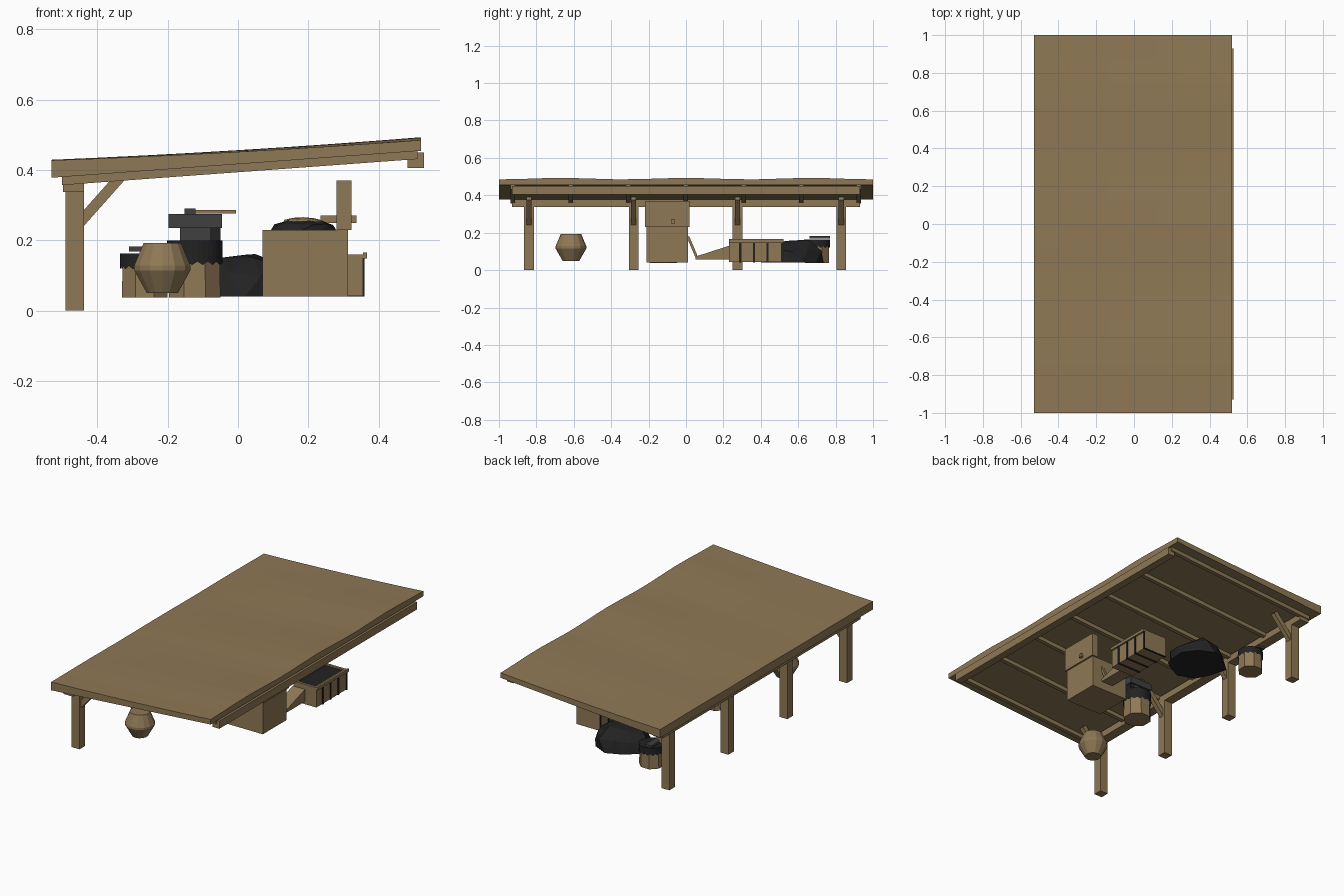
import bpy, bmesh, math, random
from mathutils import Vector

random.seed(4)
cube = bpy.data.objects.get("Cube")
if cube:
    bpy.data.objects.remove(cube, do_unlink=True)


def material(name, colour):
    m = bpy.data.materials.new(name)
    m.use_nodes = True
    m.diffuse_color = (*colour, 1)
    m.node_tree.nodes["Principled BSDF"].inputs["Base Color"].default_value = (*colour, 1)
    return m


WOOD = material("tan wood", (0.275, 0.19, 0.092))
BLACK = material("coal black", (0.016, 0.016, 0.017))
IRON = material("dark iron", (0.05, 0.05, 0.05))


def finish(name, bm, mat):
    bmesh.ops.recalc_face_normals(bm, faces=bm.faces)
    mesh = bpy.data.meshes.new(name)
    bm.to_mesh(mesh)
    bm.free()
    mesh.materials.append(mat)
    ob = bpy.data.objects.new(name, mesh)
    bpy.context.collection.objects.link(ob)
    return ob


def prism(name, outline, axis, lo, hi, mat):
    """Extrude an outline along axis: x takes (y, z), y takes (x, z), z takes (x, y)."""
    place = {"x": lambda p, t: (t, p[0], p[1]),
             "y": lambda p, t: (p[0], t, p[1]),
             "z": lambda p, t: (p[0], p[1], t)}[axis]
    bm = bmesh.new()
    a, b = [[bm.verts.new(place(p, t)) for p in outline] for t in (lo, hi)]
    bm.faces.new(a)
    bm.faces.new(b)
    for i in range(len(a)):
        j = (i + 1) % len(a)
        bm.faces.new((a[i], a[j], b[j], b[i]))
    return finish(name, bm, mat)


def box(name, x, y, z, mat=WOOD):
    return prism(name, [(x[0], z[0]), (x[1], z[0]), (x[1], z[1]), (x[0], z[1])], "y", *y, mat)


def bar(name, start, end, width, axis, lo, hi, mat=WOOD):
    """Slanted bar in the plane across axis."""
    s, e = Vector(start), Vector(end)
    side = (e - s).orthogonal().normalized() * width / 2
    return prism(name, [s - side, e - side, e + side, s + side], axis, lo, hi, mat)


def lathe(name, centre, profile, sides, mat, caps=True, teeth=0.0):
    """Rings of (radius, height); teeth drops every other point of the first ring."""
    bm = bmesh.new()
    rings = []
    for k, (r, z) in enumerate(profile):
        ring = []
        for i in range(sides):
            a = 2 * math.pi * (i + 0.5) / sides
            drop = teeth if k == 0 and i % 2 else 0
            ring.append(bm.verts.new((centre[0] + r * math.cos(a), centre[1] + r * math.sin(a), z - drop)))
        rings.append(ring)
    for a, b in zip(rings, rings[1:]):
        for i in range(sides):
            j = (i + 1) % sides
            bm.faces.new((a[i], a[j], b[j], b[i]))
    if caps:
        bm.faces.new(rings[0])
    bm.faces.new(rings[-1])
    return finish(name, bm, mat)


def heap(name, centre, size, mat, rough, detail=2):
    """Flat-bottomed lumpy mound."""
    bm = bmesh.new()
    bmesh.ops.create_icosphere(bm, subdivisions=detail, radius=1)
    for v in bm.verts:
        k = 1 + random.uniform(-rough, rough)
        v.co = Vector((centre[0] + v.co.x * size[0] * k,
                       centre[1] + v.co.y * size[1] * k,
                       centre[2] + max(v.co.z, 0) * size[2] * k))
    return finish(name, bm, mat)


# Sagging roof slab
bm = bmesh.new()
bmesh.ops.create_grid(bm, x_segments=8, y_segments=16, size=1)
for v in bm.verts:
    u, w = v.co.x, v.co.y
    sag = 0.005 * (1 - u * u) + 0.004 * (1 - math.cos(w * math.pi * 3)) * (0.6 + 0.4 * u)
    v.co = Vector((-0.005 + 0.525 * u, w, 0.461 + 0.032 * u - sag))
top = bm.faces[:]
base = bmesh.ops.extrude_face_region(bm, geom=top)["geom"]
for v in base:
    if isinstance(v, bmesh.types.BMVert):
        v.co.z = 0.378 + 0.073 * (v.co.x + 0.53)
finish("roof", bm, WOOD)

# Rafters, ledger and header
for i in range(7):
    y = -0.925 + i * 0.3083
    prism("rafter", [(-0.5, 0.357), (0.51, 0.431), (0.51, 0.46), (-0.5, 0.386)],
          "y", y - 0.012, y + 0.012, WOOD)
box("wall_ledger", (0.482, 0.528), (-0.93, 0.93), (0.405, 0.45))
box("eave_header", (-0.497, -0.437), (-0.93, 0.93), (0.338, 0.378))

# Posts with knee braces
for y in (-0.84, -0.28, 0.275, 0.83):
    box("post", (-0.49, -0.437), (y - 0.026, y + 0.026), (0, 0.36))
    bar("brace", (-0.45, 0.25), (-0.33, 0.385), 0.03, "y", y - 0.014, y + 0.014)

# Forge hearth with back slab, embers and air pipe
box("forge_hearth", (0.07, 0.312), (-0.212, 0.012), (0.04, 0.23))
box("forge_back", (0.28, 0.322), (-0.22, 0.02), (0.23, 0.37))
heap("forge_coal", (0.185, -0.1, 0.23), (0.095, 0.095, 0.03), BLACK, 0.05)
heap("forge_embers", (0.185, -0.1, 0.25), (0.06, 0.055, 0.016), WOOD, 0.04)
box("air_pipe", (0.235, 0.337), (-0.08, -0.06), (0.25, 0.27))

# Bellows
prism("bellows", [(0.05, 0.058), (0.23, 0.058), (0.23, 0.13), (0.05, 0.072)], "x", 0.2, 0.28, WOOD)
bar("bellows_handle", (0.01, 0.18), (0.055, 0.075), 0.014, "x", 0.23, 0.25)

# Quench trough with rim, black contents and straps
X, Y = (0.205, 0.355), (0.23, 0.52)
box("trough_floor", X, Y, (0.042, 0.055))
for x in (X[0], X[1] - 0.015):
    box("trough_side", (x, x + 0.015), Y, (0.042, 0.16))
for y in (Y[0], Y[1] - 0.015):
    box("trough_end", X, (y, y + 0.015), (0.042, 0.16))
box("trough_lip", (X[1], 0.366), Y, (0.148, 0.165))
box("trough_contents", (X[0] + 0.01, X[1] - 0.01), (Y[0] + 0.01, Y[1] - 0.01), (0.055, 0.152), BLACK)
for y in (0.29, 0.363, 0.436, 0.513):
    box("trough_strap", (X[0] - 0.004, X[1] + 0.004), (y - 0.006, y + 0.006), (0.04, 0.148), BLACK)

# Coal heap
heap("coal_heap", (0.02, 0.57, 0.04), (0.165, 0.165, 0.132), BLACK, 0.1)


def stump(name, x, y, r, top, band):
    """Eight-sided log with a ragged black collar."""
    lathe(name, (x, y), [(r, 0.037), (r * 0.97, top - 0.004)], 8, WOOD)
    lathe(name + "_collar", (x, y), [(r + 0.001, band), (r, top)], 32, BLACK, caps=False, teeth=0.01)


# Anvil on its stump
stump("anvil_stump", -0.123, -0.12, 0.079, 0.2, 0.14)
box("anvil_waist", (-0.165, -0.08), (-0.15, -0.09), (0.198, 0.236), IRON)
box("anvil_head", (-0.198, -0.046), (-0.158, -0.082), (0.235, 0.275), IRON)
box("anvil_foot", (-0.08, -0.05), (-0.15, -0.09), (0.198, 0.236), BLACK)
box("hammer_head", (-0.152, -0.121), (-0.15, -0.09), (0.275, 0.29), IRON)
box("hammer_handle", (-0.135, -0.005), (-0.126, -0.114), (0.276, 0.286))

# Small barrel with a tool on top
stump("barrel", -0.265, 0.7, 0.07, 0.163, 0.128)
box("barrel_tool", (-0.31, -0.27), (0.66, 0.77), (0.168, 0.183), IRON)

# Clay-coloured pot
lathe("pot", (-0.215, -0.615), [(0.045, 0.05), (0.082, 0.115), (0.082, 0.128), (0.055, 0.192)], 14, WOOD)
